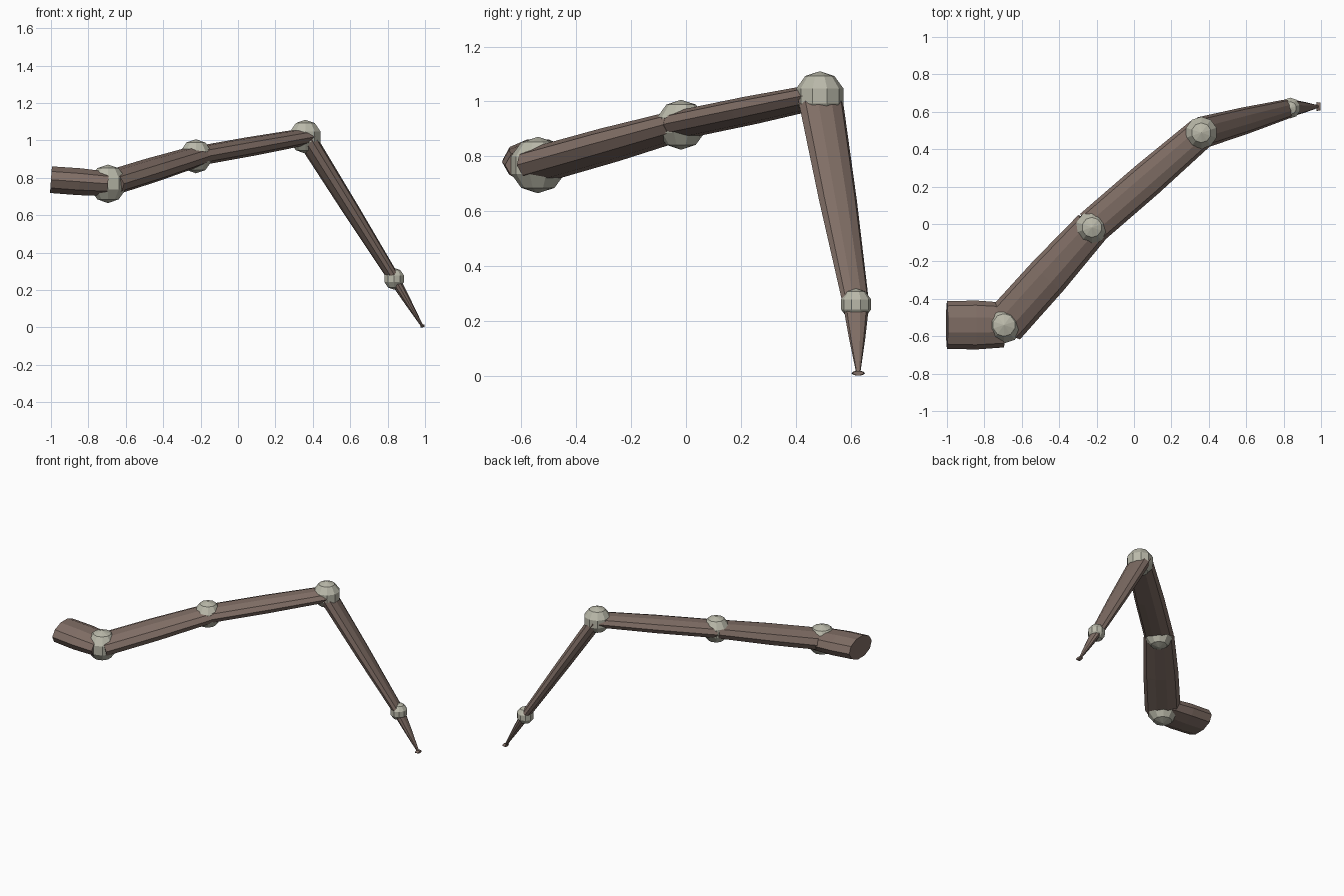
import bpy, bmesh, math
from mathutils import Vector

if "Cube" in bpy.data.objects:
    bpy.data.objects.remove(bpy.data.objects["Cube"])


def material(name, rgb):
    m = bpy.data.materials.new(name)
    m.diffuse_color = (*rgb, 1)
    m.use_nodes = True
    m.node_tree.nodes["Principled BSDF"].inputs["Base Color"].default_value = m.diffuse_color
    return m


BROWN = material("brown_shell", (0.215, 0.155, 0.130))
PALE = material("pale_joint", (0.49, 0.485, 0.40))
SIDES = 10


def finish(bm, name, mat):
    bmesh.ops.recalc_face_normals(bm, faces=bm.faces)
    me = bpy.data.meshes.new(name)
    bm.to_mesh(me)
    bm.free()
    me.materials.append(mat)
    ob = bpy.data.objects.new(name, me)
    bpy.context.collection.objects.link(ob)


def segment(name, a, b, start, end, bulge=1.06):
    """Flattened tapering tube; start and end are (half width, half height)."""
    a, b = Vector(a), Vector(b)
    axis = (b - a).normalized()
    side = axis.cross(Vector((0, 0, 1))).normalized()
    up = side.cross(axis)
    bm = bmesh.new()
    rings = []
    for t, k in ((0, 1), (0.5, bulge), (1, 1)):
        w = (start[0] + (end[0] - start[0]) * t) * k
        h = (start[1] + (end[1] - start[1]) * t) * k
        centre = a.lerp(b, t)
        rings.append([bm.verts.new(centre
                                   + side * w * math.cos(i * math.tau / SIDES)
                                   + up * h * math.sin(i * math.tau / SIDES))
                      for i in range(SIDES)])
    for r0, r1 in zip(rings, rings[1:]):
        for i in range(SIDES):
            j = (i + 1) % SIDES
            bm.faces.new((r0[i], r0[j], r1[j], r1[i]))
    bm.faces.new(rings[0])
    bm.faces.new(rings[-1])
    finish(bm, name, BROWN)


def joint(name, centre, radius):
    """Low-poly ball with a flat band around its middle."""
    bm = bmesh.new()
    bmesh.ops.create_uvsphere(bm, u_segments=SIDES, v_segments=5, radius=radius)
    bmesh.ops.translate(bm, verts=bm.verts, vec=centre)
    finish(bm, name, PALE)


root = (-1.0, -0.54, 0.79)
hip = (-0.695, -0.54, 0.768)
mid = (-0.225, -0.018, 0.915)
knee = (0.36, 0.488, 1.02)
ankle = (0.835, 0.62, 0.26)
tip = (0.982, 0.628, 0.012)

# Leg segments from the body to the foot
segment("base_segment", root, hip, (0.127, 0.075), (0.12, 0.068))
segment("upper_segment", hip, mid, (0.115, 0.066), (0.098, 0.055))
segment("middle_segment", mid, knee, (0.096, 0.052), (0.085, 0.045))
segment("lower_segment", knee, ankle, (0.085, 0.05), (0.05, 0.03))
segment("foot_segment", ankle, tip, (0.048, 0.03), (0.008, 0.007))

# Ball joints
joint("hip_joint", hip, 0.103)
joint("middle_joint", mid, 0.091)
joint("knee_joint", knee, 0.09)
joint("ankle_joint", ankle, 0.058)

# Small flared pad on the ground
segment("foot_pad", (0.975, 0.628, 0.009), (0.998, 0.628, 0.009),
        (0.024, 0.009), (0.02, 0.008), 1.0)
